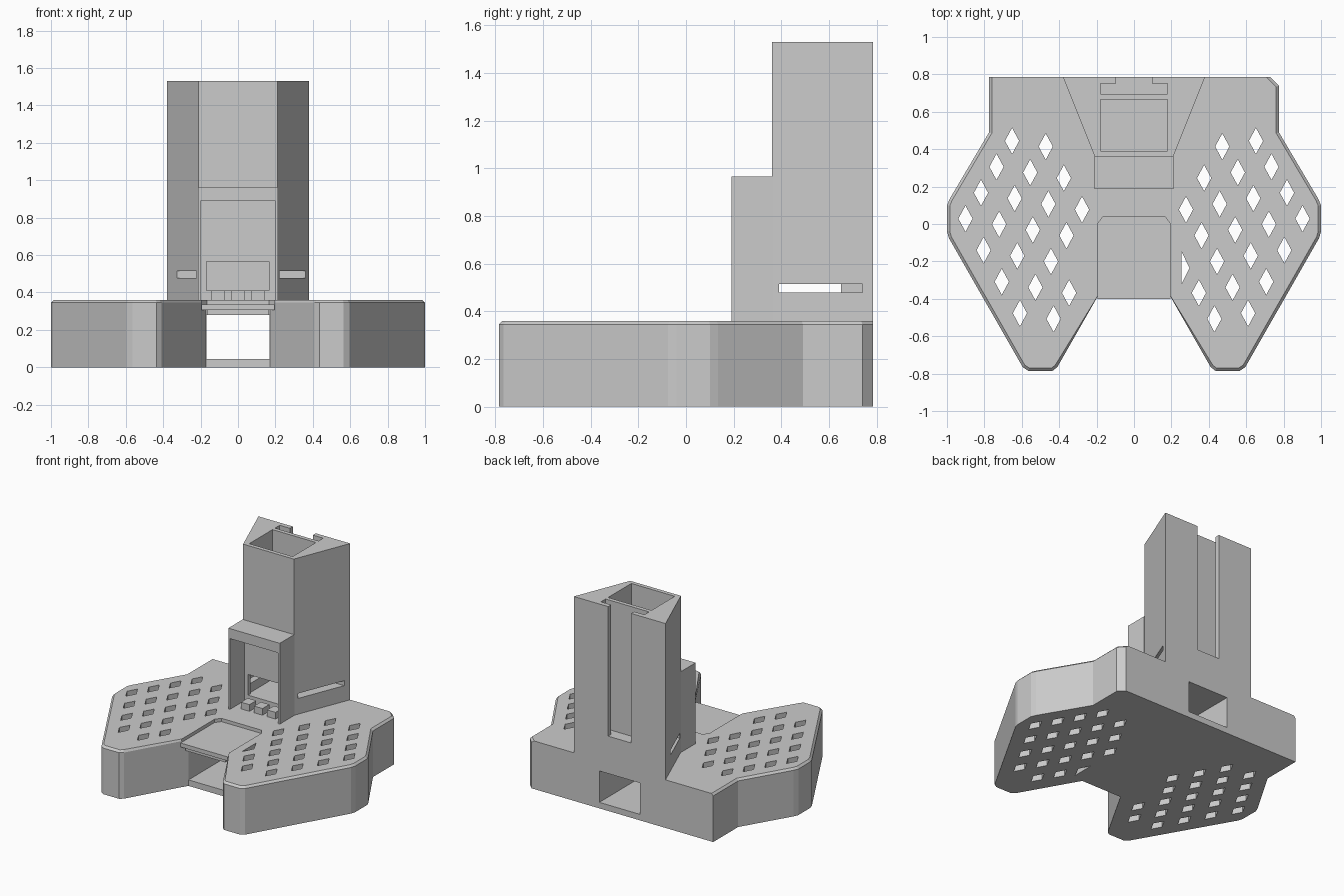
import bpy
import bmesh

if "Cube" in bpy.data.objects:
    bpy.data.objects.remove(bpy.data.objects["Cube"], do_unlink=True)

grey = bpy.data.materials.new("plain grey")
grey.use_nodes = True
GREY = (0.6, 0.6, 0.6, 1)
grey.diffuse_color = GREY
grey.node_tree.nodes["Principled BSDF"].inputs["Base Color"].default_value = GREY


def prism(bm, outline, z0, z1):
    """Extrude a flat outline from z0 to z1."""
    face = bm.faces.new([bm.verts.new((x, y, z0)) for x, y in outline])
    new = bmesh.ops.extrude_face_region(bm, geom=[face])["geom"]
    verts = [v for v in new if isinstance(v, bmesh.types.BMVert)]
    bmesh.ops.translate(bm, verts=verts, vec=(0, 0, z1 - z0))


def rect(x0, x1, y0, y1):
    return [(x0, y0), (x1, y0), (x1, y1), (x0, y1)]


def make(name, prisms, bevel_rule=None):
    bm = bmesh.new()
    for outline, z0, z1 in prisms:
        prism(bm, outline, z0, z1)
    bmesh.ops.recalc_face_normals(bm, faces=bm.faces)
    if bevel_rule:
        edges = [e for e in bm.edges if bevel_rule(*e.verts)]
        bmesh.ops.bevel(bm, geom=edges, offset=0.015, segments=1,
                        affect='EDGES', profile=0.5)
    mesh = bpy.data.meshes.new(name)
    bm.to_mesh(mesh)
    bm.free()
    mesh.materials.append(grey)
    obj = bpy.data.objects.new(name, mesh)
    bpy.context.collection.objects.link(obj)
    return obj


def cut(target, prisms):
    """Subtract a set of prisms and discard the cutter."""
    cutter = make("cutter", prisms)
    cutter.hide_render = True
    mod = target.modifiers.new("cut", 'BOOLEAN')
    mod.operation = 'DIFFERENCE'
    mod.solver = 'EXACT'
    mod.object = cutter
    bpy.context.view_layer.objects.active = target
    bpy.ops.object.modifier_apply(modifier=mod.name)
    bpy.data.objects.remove(cutter, do_unlink=True)


BASE_TOP = 0.36
TOWER_TOP = 1.53
BACK = 0.785

# Base: two splayed legs joined at the back, one back corner clipped
half = [(0.17, -0.345), (0.41, -0.765), (0.435, -0.785), (0.565, -0.785),
        (0.595, -0.765), (0.99, -0.075), (1.0, -0.04), (1.0, 0.1),
        (0.985, 0.135), (0.775, 0.49)]
right_side = half + [(0.775, 0.74), (0.73, BACK)]
left_side = [(-x, y) for x, y in half + [(0.775, BACK)]]


def top_rim(a, b):
    on_top = min(a.co.z, b.co.z) > BASE_TOP - 0.001
    back = min(a.co.y, b.co.y) > 0.78
    middle = max(abs(a.co.x), abs(b.co.x)) < 0.18
    return on_top and not back and not middle


base = make("base", [(right_side + left_side[::-1], 0, BASE_TOP)], top_rim)

# Recessed tray and the tunnel running below it to the back
tray = [(-0.195, -0.6), (0.195, -0.6), (0.195, 0.0), (0.165, 0.04),
        (-0.165, 0.04), (-0.195, 0.0)]
cut(base, [(tray, 0.335, 0.5)])
cut(base, [(rect(-0.168, 0.168, -0.6, 1), 0.045, 0.28)])

# Diamond drain holes on a slanted lattice, mirrored to both sides
rows = [(0, 2), (0, 3), (0, 4), (0, 4), (1, 4), (2, 5), (3, 5)]
holes = []
for j, (first, last) in enumerate(rows):
    for i in range(first, last):
        cx = 0.652 - 0.18 * i + 0.083 * j
        cy = 0.444 - 0.030 * i - 0.1385 * j
        for s in (-1, 1):
            x = s * cx
            holes.append(([(x - 0.038, cy), (x, cy - 0.07),
                           (x + 0.038, cy), (x, cy + 0.07)], -0.1, 0.5))
holes.append(([(0.255, -0.32), (0.297, -0.235), (0.255, -0.15)], -0.1, 0.5))
cut(base, holes)

# Tray lip overhanging the notch
make("tray_lip", [(rect(-0.195, 0.195, -0.4, -0.33), 0.305, 0.335)])
make("tray_support", [(rect(-0.165, 0.165, -0.385, -0.33), 0.28, 0.305)])

# Tower: wedge-shaped column
tower = make("tower", [([(-0.21, 0.36), (0.21, 0.36), (0.38, BACK),
                         (-0.38, BACK)], BASE_TOP, TOWER_TOP)])
# hollow shaft
cut(tower, [(rect(-0.18, 0.18, 0.39, 0.665), 0.41, 2)])
# front window
cut(tower, [(rect(-0.168, 0.165, 0.2, 0.5), 0.41, 0.565)])
# T-shaped channel in the back
tee = [(-0.18, 0.695), (0.18, 0.695), (0.18, 0.75), (0.095, 0.75),
       (0.095, 0.9), (-0.095, 0.9), (-0.095, 0.75), (-0.18, 0.75)]
cut(tower, [(tee, 0.56, 2)])
# side slot, longer on the left
slot = [(-0.6, 0.39), (0.6, 0.39), (0.6, 0.74), (0.19, 0.74),
        (0.19, 0.65), (-0.6, 0.65)]
cut(tower, [(slot, 0.478, 0.515)])

# Hood: open-fronted box against the tower
hood = make("hood", [(rect(-0.213, 0.213, 0.19, 0.362), BASE_TOP, 0.965)])
cut(hood, [(rect(-0.2, 0.2, 0.1, 0.5), 0.2, 0.89)])

# Three small blocks below the window
make("window_blocks", [(rect(x - 0.035, x + 0.035, 0.24, 0.32), BASE_TOP, 0.41)
                       for x in (-0.108, 0, 0.108)])
